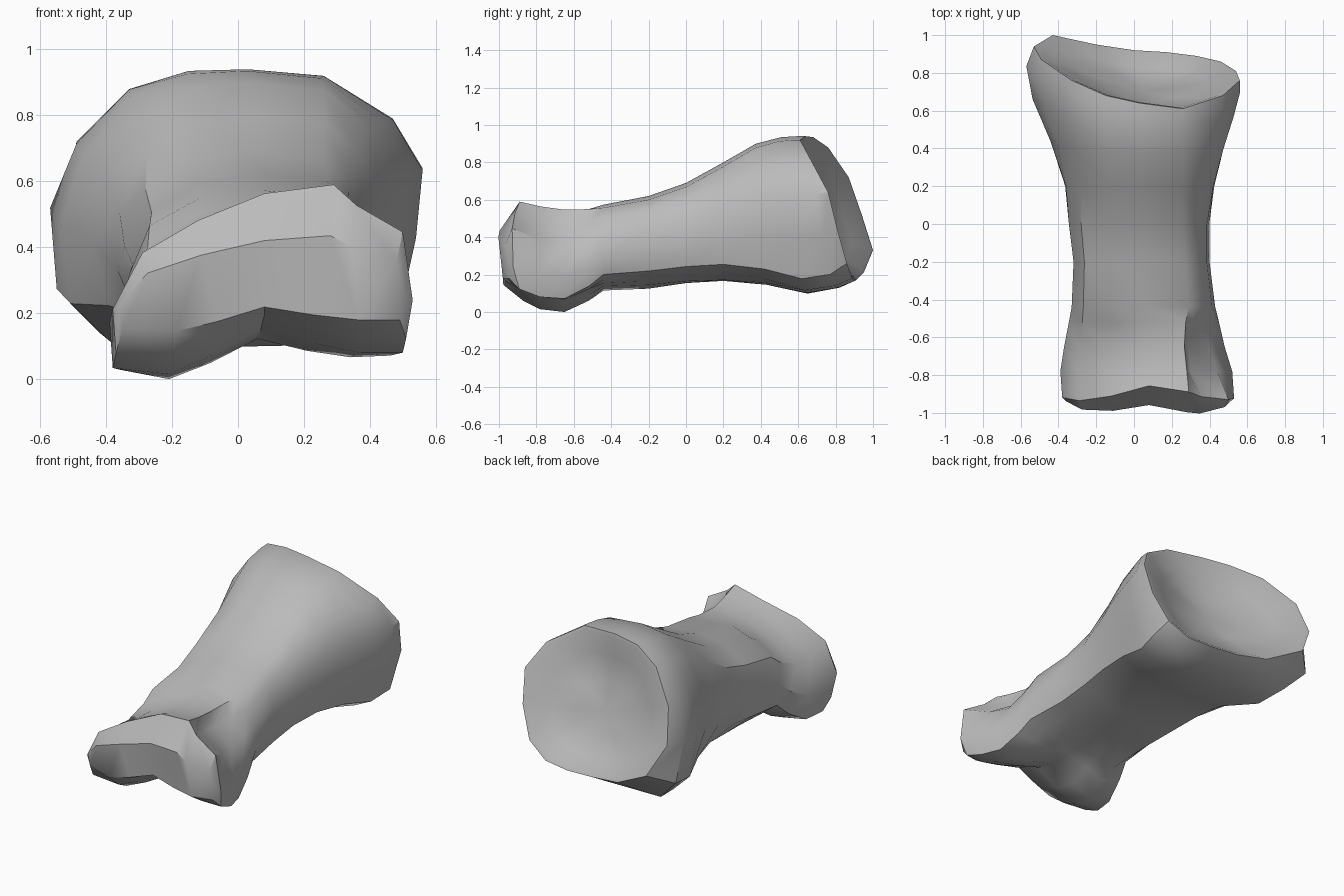
import bpy
import bmesh
import math

old = bpy.data.objects.get("Cube")
if old:
    bpy.data.objects.remove(old, do_unlink=True)


def make_material(name, colour):
    mat = bpy.data.materials.new(name)
    mat.use_nodes = True
    mat.diffuse_color = colour
    mat.node_tree.nodes["Principled BSDF"].inputs["Base Color"].default_value = colour
    return mat


def normalise(points):
    """Fit a cross-section into a unit square."""
    xs, zs = [p[0] for p in points], [p[1] for p in points]
    return [((x - min(xs)) / (max(xs) - min(xs)), (z - min(zs)) / (max(zs) - min(zs)))
            for x, z in points]


def mix(a, b, t):
    return a + (b - a) * t


# Cross-sections, all starting at the middle of the underside and going towards +x
head_profile = normalise([
    (.08, .15), (.24, .10), (.38, .07), (.51, .07), (.53, .2), (.5, .43), (.36, .52), (.29, .59),
    (.08, .56), (-.12, .47), (-.29, .36), (-.38, .17), (-.37, .02), (-.2, 0), (-.07, .06)])
shaft_profile = normalise([
    (.5, .04), (.68, .08), (.84, .13), (.97, .19), (1, .35), (.98, .65), (.91, .85), (.82, .96),
    (.52, 1), (.28, .95), (.08, .77), (0, .45), (.03, .15), (.14, 0), (.32, .02)])
rim_outline = [
    (0, .18), (.17, .17), (.33, .18), (.46, .26), (.54, .44), (.56, .64), (.47, .79), (.26, .92),
    (.03, .94), (-.15, .935), (-.33, .88), (-.49, .72), (-.53, .52), (-.43, .33), (-.2, .21)]
rim_profile = normalise(rim_outline)
# The collar bulges past the rim along the underside and low on the -x side
collar_profile = normalise(
    [(0, .15), (.17, .15), (.36, .16), (.49, .22)] + rim_outline[4:12]
    + [(-.57, .53), (-.55, .29), (-.42, .16)])

# How far each point of the slanted socket rim lies along the bone from its middle
rim_slant = [.10, .09, .07, .04, -.01, -.06, -.14, -.21, -.18, -.14, -.06, .05, .12, .18, .13]

# Stations: y, left x, right x, bottom z, top z, head share, collar share, slant, side dent
stations = [
    (-1.01, -.36, .51, .145, .435, 1, 0, 0, 0),
    (-.9, -.38, .53, .06, .59, 1, 0, 0, 0),
    (-.78, -.39, .52, .015, .565, 1, 0, 0, .05),
    (-.65, -.37, .48, 0, .55, .85, 0, 0, .05),
    (-.52, -.345, .45, .06, .56, .5, 0, 0, .02),
    (-.44, -.33, .43, .115, .575, .05, 0, 0, 0),
    (-.2, -.32, .40, .125, .62, 0, 0, 0, 0),
    (0, -.35, .40, .145, .69, 0, .1, 0, 0),
    (.2, -.38, .43, .155, .8, 0, .35, 0, 0),
    (.41, -.45, .48, .135, .9, 0, .65, .2, 0),
    (.6, -.54, .53, .095, .935, 0, .9, .5, 0),
    (.74, -.57, .56, .13, .94, 0, 1, .8, 0),
]


def station_ring(y, x0, x1, z0, z1, head, flare, slant, dent, end_profile=collar_profile):
    ring = []
    for i, (u, v) in enumerate(shaft_profile):
        hu, hv = head_profile[i]
        eu, ev = end_profile[i]
        u = mix(mix(u, hu, head), eu, flare)
        v = mix(mix(v, hv, head), ev, flare)
        x, z = mix(x0, x1, u), mix(z0, z1, v)
        along = y + slant * rim_slant[i]
        if y < -.85:
            # Saddle between the knuckles, and an underside that rolls back
            along += .05 * max(0, 1 - abs(x - .08) / .27) + .03 * (1 - v)
        if y < -.95:
            # Rounded outer corners of the knuckles
            along += .05 * min(1, abs(x - .08) / .43) ** 6
        elif y < -.85:
            along -= .05 * math.sin(math.pi * v)
        # Hollow on the outer upper side of the head
        if i in (5, 6):
            x, z = x - dent, z - dent * .6
        ring.append((x, along, z))
    return ring


rings = [station_ring(*s) for s in stations]
rim = station_ring(.82, -.53, .56, .17, .94, 0, 1, 1, 0, rim_profile)
rings.append(rim)

# Rounded lip and shallow cup, sunk along the socket axis
centre = [sum(p[k] for p in rim) / len(rim) for k in range(3)]


def cup_point(p, scale, depth):
    q = [mix(centre[k], p[k], scale) for k in range(3)]
    return (q[0], q[1] - depth * .9, q[2] - depth * .4)


for scale, depth in [(.95, .005), (.7, .065), (.38, .11)]:
    rings.append([cup_point(p, scale, depth) for p in rim])

# Skin the rings into one closed bone
bm = bmesh.new()
loops = [[bm.verts.new(p) for p in ring] for ring in rings]
count = len(shaft_profile)
for a, b in zip(loops, loops[1:]):
    for i in range(count):
        j = (i + 1) % count
        bm.faces.new((a[i], a[j], b[j], b[i]))
cup_bottom = bm.verts.new(cup_point(centre, 0, .125))
for i in range(count):
    bm.faces.new((loops[-1][i], loops[-1][(i + 1) % count], cup_bottom))
front_cap = bm.faces.new(loops[0])
bmesh.ops.triangulate(bm, faces=[front_cap])
bmesh.ops.recalc_face_normals(bm, faces=bm.faces)

mesh = bpy.data.meshes.new("finger_bone")
bm.to_mesh(mesh)
bm.free()
bone = bpy.data.objects.new("finger_bone", mesh)
bpy.context.collection.objects.link(bone)
mesh.materials.append(make_material("bone_grey", (.5, .5, .5, 1)))

# Soft shading with crisp rim and knuckle edges
bpy.ops.object.select_all(action='DESELECT')
bone.select_set(True)
bpy.context.view_layer.objects.active = bone
bpy.ops.object.shade_smooth_by_angle(angle=math.radians(35))
